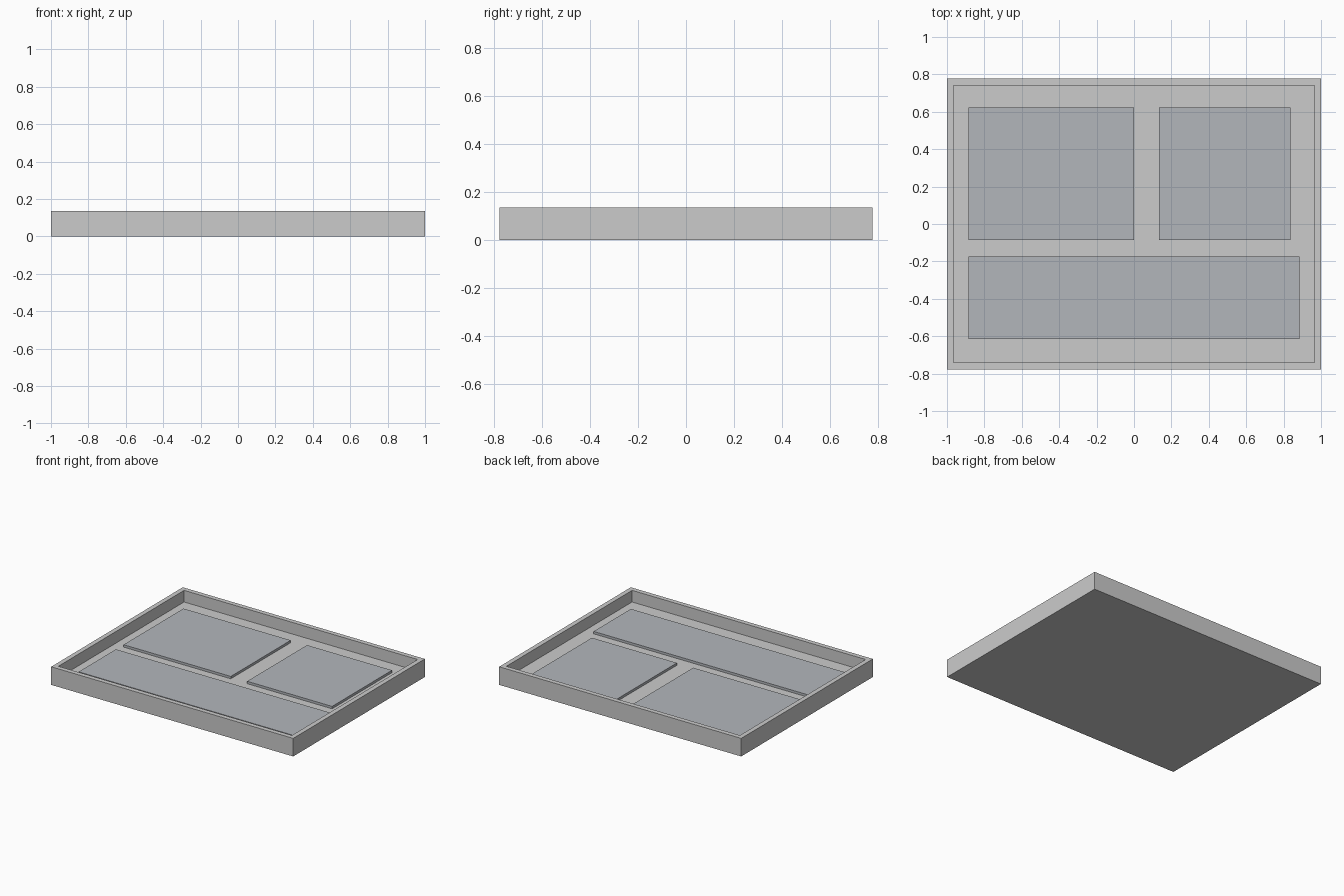
import bpy, bmesh

if "Cube" in bpy.data.objects:
    bpy.data.objects.remove(bpy.data.objects["Cube"])

W, D, H = 1.0, 0.777, 0.135      # half width, half depth, height
WALL, FLOOR, PANEL_TOP = 0.05, 0.048, 0.066


def box(bm, x0, x1, y0, y1, z0, z1):
    verts = bmesh.ops.create_cube(bm, size=1)["verts"]
    for v in verts:
        v.co.x = x1 if v.co.x > 0 else x0
        v.co.y = y1 if v.co.y > 0 else y0
        v.co.z = z1 if v.co.z > 0 else z0


def add_object(name, bm, mat=None):
    mesh = bpy.data.meshes.new(name)
    bm.to_mesh(mesh)
    bm.free()
    obj = bpy.data.objects.new(name, mesh)
    bpy.context.collection.objects.link(obj)
    if mat:
        mesh.materials.append(mat)
    return obj


# Tray: block with its top inset for the rim and pushed down to the floor
bm = bmesh.new()
box(bm, -W, W, -D, D, 0, H)
bm.normal_update()
top = max(bm.faces, key=lambda f: f.calc_center_median().z)
bmesh.ops.inset_region(bm, faces=[top], thickness=WALL)
floor = bmesh.ops.extrude_discrete_faces(bm, faces=[top])["faces"][0]
for v in floor.verts:
    v.co.z = FLOOR
add_object("tray", bm)

# Raised darker panels on the tray floor
panel_grey = bpy.data.materials.new("panel_grey")
panel_grey.diffuse_color = (0.45, 0.47, 0.5, 1)
panel_grey.use_nodes = True
panel_grey.node_tree.nodes["Principled BSDF"].inputs["Base Color"].default_value = panel_grey.diffuse_color
panels = {
    "back_left_panel": (-0.886, 0.0, -0.085, 0.622),
    "back_right_panel": (0.135, 0.837, -0.085, 0.622),
    "front_panel": (-0.886, 0.886, -0.615, -0.175),
}
for name, (x0, x1, y0, y1) in panels.items():
    bm = bmesh.new()
    box(bm, x0, x1, y0, y1, FLOOR, PANEL_TOP)
    add_object(name, bm, panel_grey)
